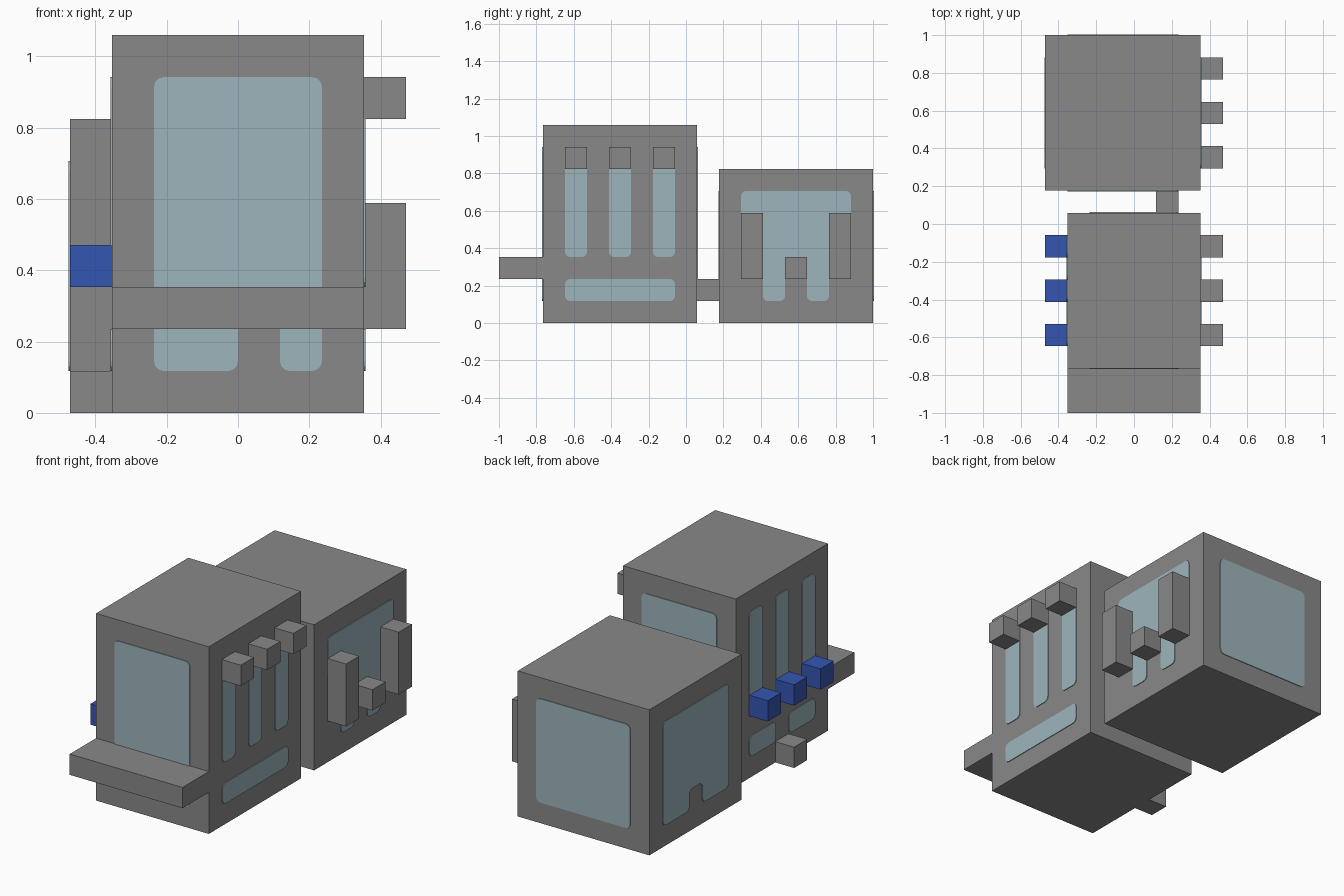
import bpy, bmesh
from mathutils import Vector

cube = bpy.data.objects.get("Cube")
if cube:
    bpy.data.objects.remove(cube, do_unlink=True)

U = 2 / 17          # one block unit
THICK = 0.004       # window pane thickness
ROUND = 0.027       # window corner radius


def material(name, rgb):
    m = bpy.data.materials.new(name)
    m.use_nodes = True
    m.diffuse_color = (*rgb, 1)
    bsdf = m.node_tree.nodes["Principled BSDF"]
    bsdf.inputs["Base Color"].default_value = (*rgb, 1)
    bsdf.inputs["Roughness"].default_value = 0.8
    return m


GREY = material("wall grey", (0.25, 0.25, 0.255))
GLASS = material("pale glass", (0.34, 0.46, 0.505))
BLUE = material("blue", (0.035, 0.093, 0.45))


def finish(name, bm, mat):
    bmesh.ops.recalc_face_normals(bm, faces=bm.faces[:])
    me = bpy.data.meshes.new(name)
    bm.to_mesh(me)
    bm.free()
    me.materials.append(mat)
    ob = bpy.data.objects.new(name, me)
    bpy.context.collection.objects.link(ob)


def box(name, x, y, z, mat=GREY):
    """Box from (low, high) ranges in block units."""
    bm = bmesh.new()
    bmesh.ops.create_cube(bm, size=1)
    spans = (x, y, z)
    for v in bm.verts:
        v.co = Vector([U * (lo + (c + 0.5) * (hi - lo)) for c, (lo, hi) in zip(v.co, spans)])
    finish(name, bm, mat)


def pane(name, axis, plane, side, outline):
    """Rounded thin window on a wall facing along axis."""
    bm = bmesh.new()
    normal = Vector((side, 0, 0)) if axis == "x" else Vector((0, side, 0))
    points = [(plane, a, b) if axis == "x" else (a, plane, b) for a, b in outline]
    bm.faces.new([bm.verts.new(Vector(p) * U) for p in points])
    bmesh.ops.bevel(bm, geom=bm.verts[:], offset=ROUND, segments=3,
                    profile=0.5, affect='VERTICES')
    out = bmesh.ops.extrude_face_region(bm, geom=bm.faces[:])
    bmesh.ops.translate(bm, vec=normal * THICK,
                        verts=[g for g in out["geom"] if isinstance(g, bmesh.types.BMVert)])
    finish(name, bm, GLASS)


def rect(a, b, c, d):
    return [(a, c), (b, c), (b, d), (a, d)]


def notched(a, b, c, d, n0, n1, top):
    """Rectangle with a post cut into its lower edge."""
    return [(a, c), (n0, c), (n0, top), (n1, top), (n1, c), (b, c), (b, d), (a, d)]


# Main volumes, front ledge and link
box("front_building", (-3, 3), (-6.5, 0.5), (0, 9))
box("back_building", (-4, 3), (1.5, 8.5), (0, 7))
box("front_ledge", (-3, 3), (-8.5, -6.5), (2, 3))
box("link", (1, 2), (0.5, 1.5), (1, 2))

# Side blocks and tall windows of the front building
for i, y in enumerate((-5.5, -3.5, -1.5), 1):
    box(f"left_block_{i}", (3, 4), (y, y + 1), (7, 8))
    box(f"right_blue_block_{i}", (-4, -3), (y, y + 1), (3, 4), BLUE)
    for side, label in ((1, "left"), (-1, "right")):
        pane(f"{label}_tall_window_{i}", "x", 3 * side, side, rect(y, y + 1, 3, 8))
box("right_step", (-4, -3), (-3.5, -2.5), (0, 1))

# Low and large windows of the front building
pane("left_low_window", "x", 3, 1, rect(-5.5, -0.5, 1, 2))
pane("right_low_window_front", "x", -3, -1, rect(-5.5, -3.5, 1, 2))
pane("right_low_window_back", "x", -3, -1, rect(-2.5, -0.5, 1, 2))
pane("front_window", "y", -6.5, -1, notched(-2, 2, 1, 8, 0, 1, 2.5))
pane("rear_window", "y", 0.5, 1, rect(-2, 2, 1, 8))

# Bars and step on the left of the back building
for label, y, top in (("front_bar", 2.5, 5), ("middle_step", 4.5, 3), ("back_bar", 6.5, 5)):
    box(f"left_{label}", (3, 4), (y, y + 1), (2, top))

# Windows of the back building
pane("back_building_left_window", "x", 3, 1,
     [(2.5, 6), (2.5, 4), (3.5, 4)] + rect(3.5, 4.5, 1, 2.5)[:3]
     + [(5.5, 2.5), (5.5, 1), (6.5, 1), (6.5, 4), (7.5, 4), (7.5, 6)])
pane("back_building_right_window", "x", -4, -1, notched(2.5, 7.5, 1, 6, 4.5, 5.5, 2))
pane("back_building_rear_window", "y", 8.5, 1, rect(-3, 2, 1, 6))
pane("back_building_front_window", "y", 1.5, -1, rect(-3, 2, 1, 6))
